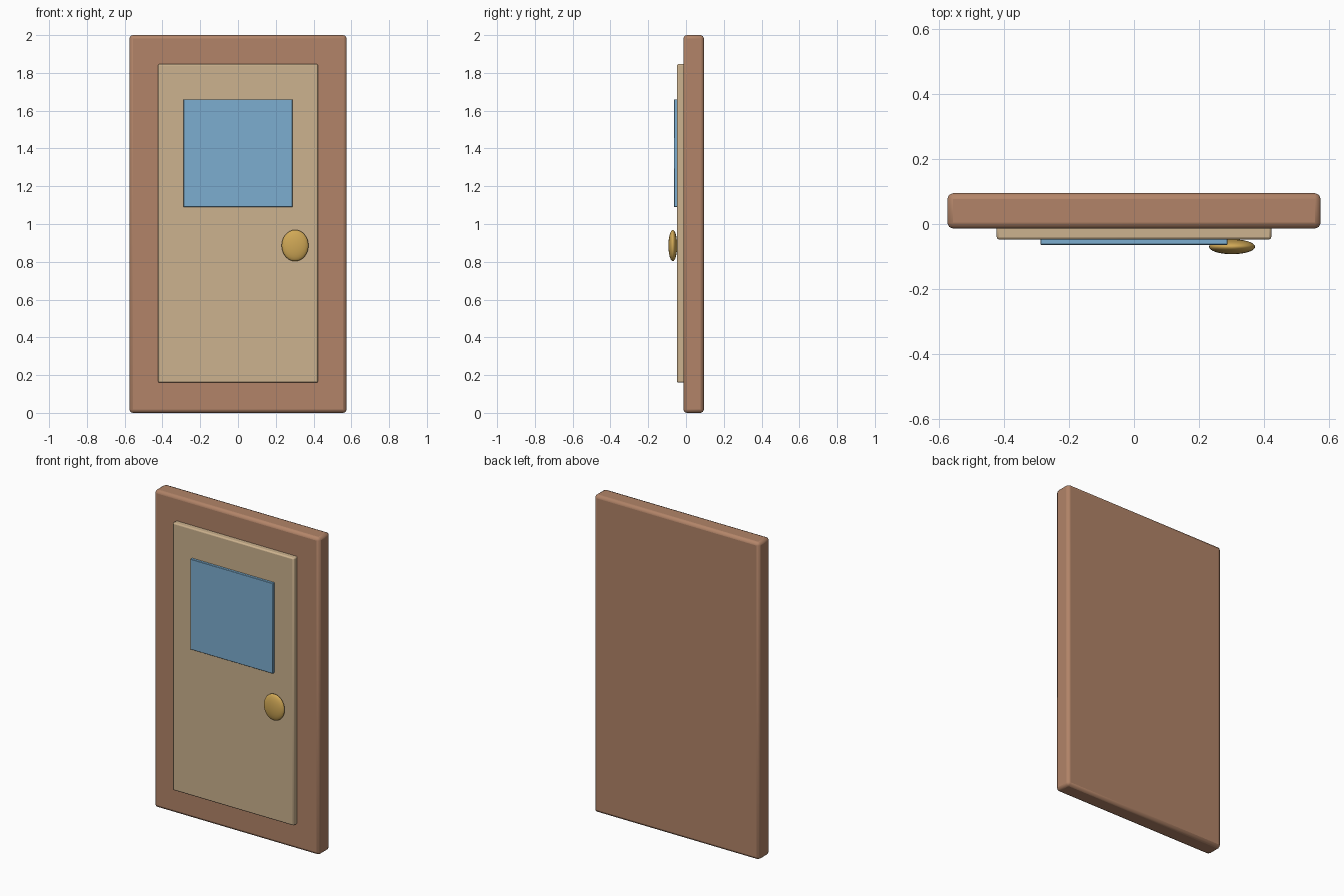
import bpy
import math

if "Cube" in bpy.data.objects:
    bpy.data.objects.remove(bpy.data.objects["Cube"])


def srgb(r, g, b):
    def lin(c):
        c /= 255
        return c / 12.92 if c <= 0.04045 else ((c + 0.055) / 1.055) ** 2.4
    return (lin(r), lin(g), lin(b), 1)


def material(name, rgb):
    m = bpy.data.materials.new(name)
    m.diffuse_color = srgb(*rgb)
    m.use_nodes = True
    m.node_tree.nodes["Principled BSDF"].inputs["Base Color"].default_value = m.diffuse_color
    return m


def smooth(ob, angle):
    bpy.ops.object.select_all(action='DESELECT')
    ob.select_set(True)
    bpy.context.view_layer.objects.active = ob
    bpy.ops.object.shade_smooth_by_angle(angle=math.radians(angle))


def slab(name, mat, half_x, y, z, bevel, segments=2):
    """Box centred on x with bevelled edges; y and z are (low, high)."""
    bpy.ops.mesh.primitive_cube_add(
        size=1, location=(0, (y[0] + y[1]) / 2, (z[0] + z[1]) / 2))
    ob = bpy.context.object
    ob.name = name
    ob.scale = (2 * half_x, y[1] - y[0], z[1] - z[0])
    bpy.ops.object.transform_apply(location=False, rotation=False, scale=True)
    ob.data.materials.append(mat)
    if bevel:
        mod = ob.modifiers.new("rounded_edges", 'BEVEL')
        mod.width = bevel
        mod.segments = segments
        smooth(ob, 30)
    return ob


wood = material("brown_wood", (178, 132, 104))
cream = material("tan_panel", (204, 178, 142))
glass = material("blue_glass", (124, 174, 208))
brass = material("brass", (208, 168, 86))

# Surrounding frame slab, raised door panel and window plate
slab("door_frame", wood, 0.575, (-0.014, 0.095), (0, 2), 0.018)
slab("door_panel", cream, 0.423, (-0.048, 0.0), (0.16, 1.847), 0.008)
slab("window", glass, 0.288, (-0.064, -0.046), (1.09, 1.66), 0.002, 1)

# Flattened oval knob
bpy.ops.mesh.primitive_uv_sphere_add(segments=32, ring_count=16, radius=1,
                                     location=(0.302, -0.070, 0.886))
knob = bpy.context.object
knob.name = "door_knob"
knob.scale = (0.071, 0.023, 0.083)
bpy.ops.object.transform_apply(location=False, rotation=False, scale=True)
knob.data.materials.append(brass)
smooth(knob, 60)
